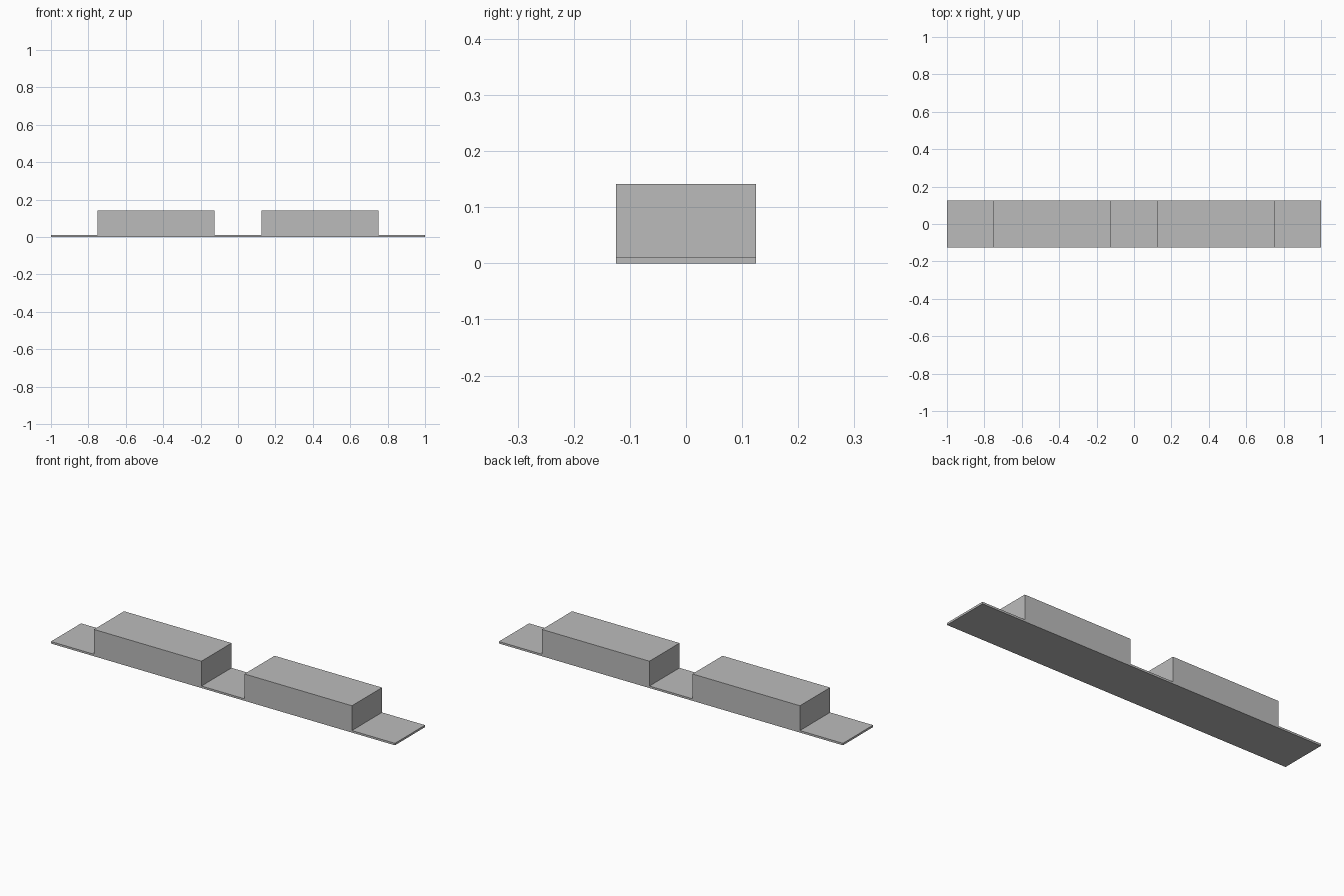
import bpy
import bmesh

cube = bpy.data.objects.get("Cube")
if cube:
    bpy.data.objects.remove(cube, do_unlink=True)

DEPTH = 0.25
BASE_TOP = 0.0105
BLOCK_TOP = 0.141

grey = bpy.data.materials.new("plain_grey")
grey.use_nodes = True
grey.diffuse_color = (0.5, 0.5, 0.5, 1)
grey.node_tree.nodes["Principled BSDF"].inputs["Base Color"].default_value = grey.diffuse_color


def extrude_profile(name, outline):
    """Extrude an x-z outline through the depth of the model."""
    mesh = bpy.data.meshes.new(name)
    bm = bmesh.new()
    face = bm.faces.new([bm.verts.new((x, -DEPTH / 2, z)) for x, z in outline])
    result = bmesh.ops.extrude_face_region(bm, geom=[face], use_keep_orig=True)
    moved = [v for v in result["geom"] if isinstance(v, bmesh.types.BMVert)]
    bmesh.ops.translate(bm, verts=moved, vec=(0, DEPTH, 0))
    bmesh.ops.recalc_face_normals(bm, faces=bm.faces)
    bm.to_mesh(mesh)
    bm.free()
    mesh.materials.append(grey)
    obj = bpy.data.objects.new(name, mesh)
    bpy.context.collection.objects.link(obj)
    return obj


# Thin base strip and two raised blocks, as one continuous stepped profile
half = [(0.125, BASE_TOP), (0.125, BLOCK_TOP), (0.75, BLOCK_TOP),
        (0.75, BASE_TOP), (1, BASE_TOP), (1, 0)]
mirrored = [(-x, z) for x, z in reversed(half)]
extrude_profile("base_strip_with_blocks", half + mirrored)
